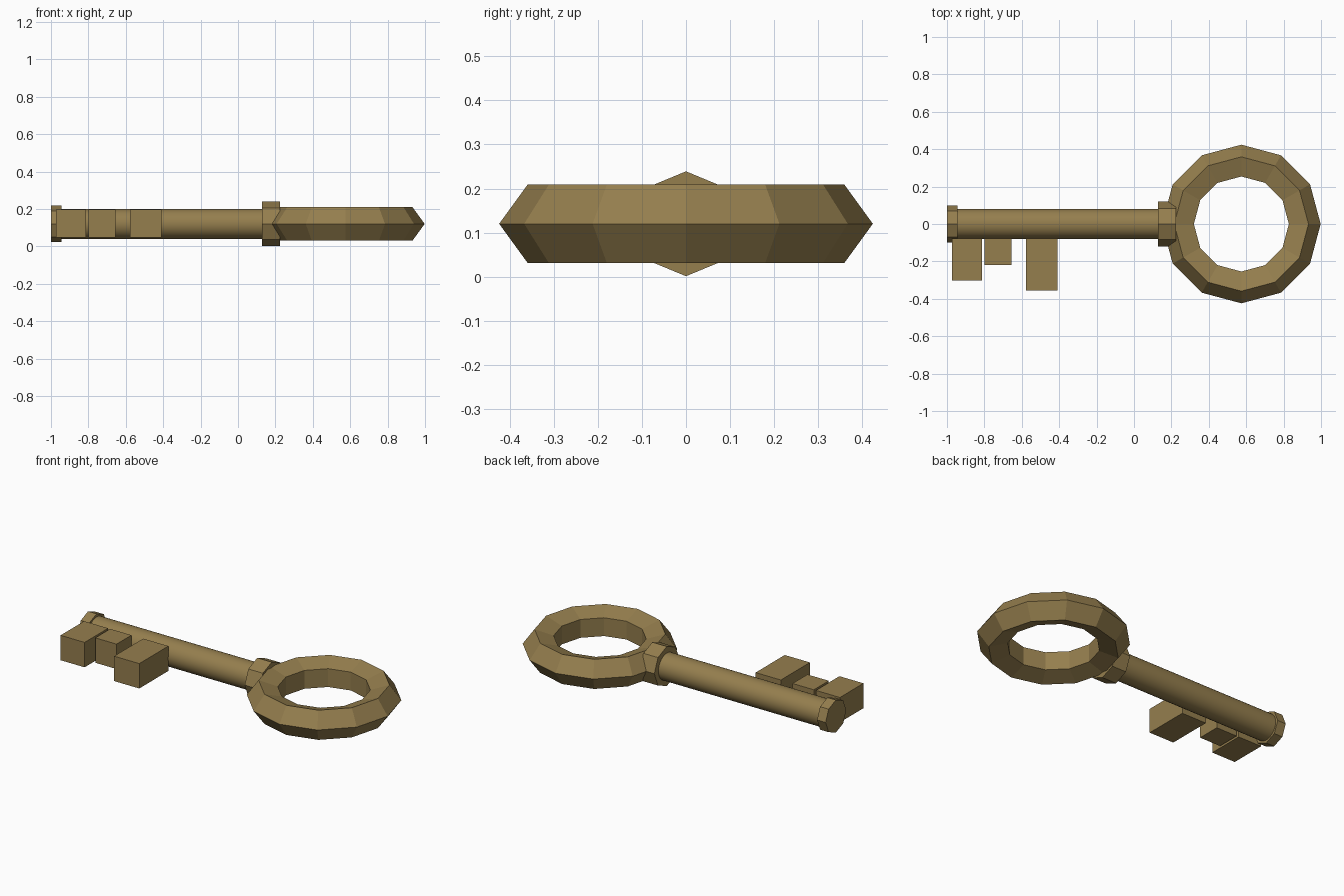
import bpy, math

if "Cube" in bpy.data.objects:
    bpy.data.objects.remove(bpy.data.objects["Cube"])

brass = bpy.data.materials.new("aged_brass")
brass.diffuse_color = (0.30, 0.21, 0.076, 1)
brass.use_nodes = True
brass.node_tree.nodes["Principled BSDF"].inputs["Base Color"].default_value = brass.diffuse_color
Z = 0.12  # height of the key's axis


def finish(name):
    ob = bpy.context.object
    ob.name = name
    ob.data.materials.append(brass)
    return ob


def rod(name, x0, x1, radius, sides):
    """Cylinder lying along x."""
    bpy.ops.mesh.primitive_cylinder_add(
        vertices=sides, radius=radius, depth=x1 - x0,
        location=((x0 + x1) / 2, 0, Z), rotation=(0, math.pi / 2, 0))
    return finish(name)


def tooth(name, x0, x1, y0):
    """Box hanging off the front side of the shaft."""
    y1 = -0.078
    bpy.ops.mesh.primitive_cube_add(size=1, location=((x0 + x1) / 2, (y0 + y1) / 2, Z + 0.001))
    bpy.context.object.scale = (x1 - x0, y1 - y0, 0.15)
    return finish(name)


# Faceted bow ring
bpy.ops.mesh.primitive_torus_add(major_segments=12, minor_segments=5,
                                 major_radius=0.33, minor_radius=0.094,
                                 location=(0.574, 0, Z))
bow = finish("bow_ring")
for p in bow.data.polygons:
    p.use_smooth = False

# Round shaft with octagonal collars
shaft = rod("shaft", -0.97, 0.18, 0.08, 32)
bpy.ops.object.shade_smooth_by_angle(angle=math.radians(30))
rod("tip_collar", -1.0, -0.943, 0.098, 8)
rod("bow_collar", 0.128, 0.225, 0.119, 8)

# Key teeth
tooth("end_tooth", -0.972, -0.812, -0.302)
tooth("middle_tooth", -0.798, -0.656, -0.22)
tooth("inner_tooth", -0.578, -0.41, -0.355)
